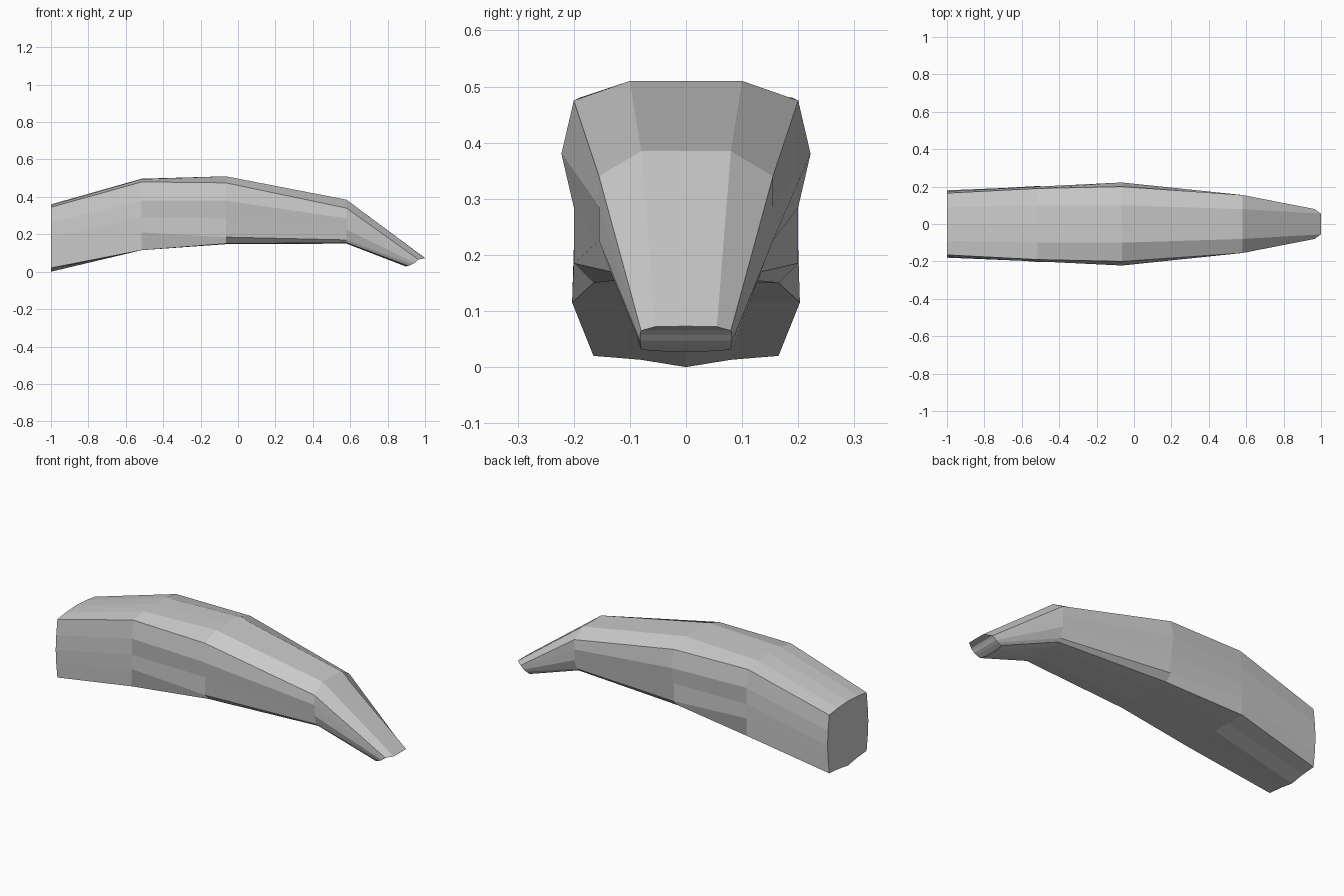
import bpy, bmesh

if "Cube" in bpy.data.objects:
    bpy.data.objects.remove(bpy.data.objects["Cube"])

# Half cross-sections from top centre round to bottom centre: (x, [(y, z), ...])
sections = [
    (-1.0, [(0, .36), (.09, .355), (.165, .345), (.175, .26), (.18, .18),
            (.175, .10), (.165, .02), (.08, .013), (0, 0)]),
    (-.515, [(0, .497), (.10, .495), (.19, .48), (.20, .38), (.20, .29),
             (.20, .21), (.203, .115), (.10, .115), (0, .115)]),
    (-.065, [(0, .51), (.10, .51), (.20, .475), (.222, .38), (.20, .285),
             (.20, .185), (.165, .15), (.08, .147), (0, .147)]),
    (.58, [(0, .385), (.08, .385), (.155, .34), (.155, .285), (.155, .225),
           (.135, .17), (.12, .155), (.06, .15), (0, .15)]),
    (1.0, [(0, .073), (.055, .072), (.08, .065), (.082, .057), (.082, .047),
           (.081, .039), (.08, .031), (.04, .028), (0, .027)]),
]
# The slanted tip recedes toward its underside
tip_x = [1, 1, .965, .955, .945, .93, .91, .9, .9]

bm = bmesh.new()
rings = []
for i, (x, half) in enumerate(sections):
    xs = tip_x if i == len(sections) - 1 else [x] * len(half)
    pts = [(px, y, z) for px, (y, z) in zip(xs, half)]
    pts += [(px, -y, z) for px, y, z in reversed(pts[1:-1])]
    rings.append([bm.verts.new(p) for p in pts])

# Skin between neighbouring rings
for a, b in zip(rings, rings[1:]):
    n = len(a)
    for k in range(n):
        j = (k + 1) % n
        bm.faces.new((a[k], a[j], b[j], b[k]))

# End caps, as strips across the width
for ring in (rings[0], rings[-1]):
    n = len(ring)
    for k in range(n // 2):
        quad = [ring[k], ring[k + 1], ring[n - k - 1], ring[(n - k) % n]]
        bm.faces.new(list(dict.fromkeys(quad)))

bmesh.ops.recalc_face_normals(bm, faces=bm.faces)
mesh = bpy.data.meshes.new("curved_tapered_body")
bm.to_mesh(mesh)
bm.free()
body = bpy.data.objects.new("curved_tapered_body", mesh)
bpy.context.collection.objects.link(body)
